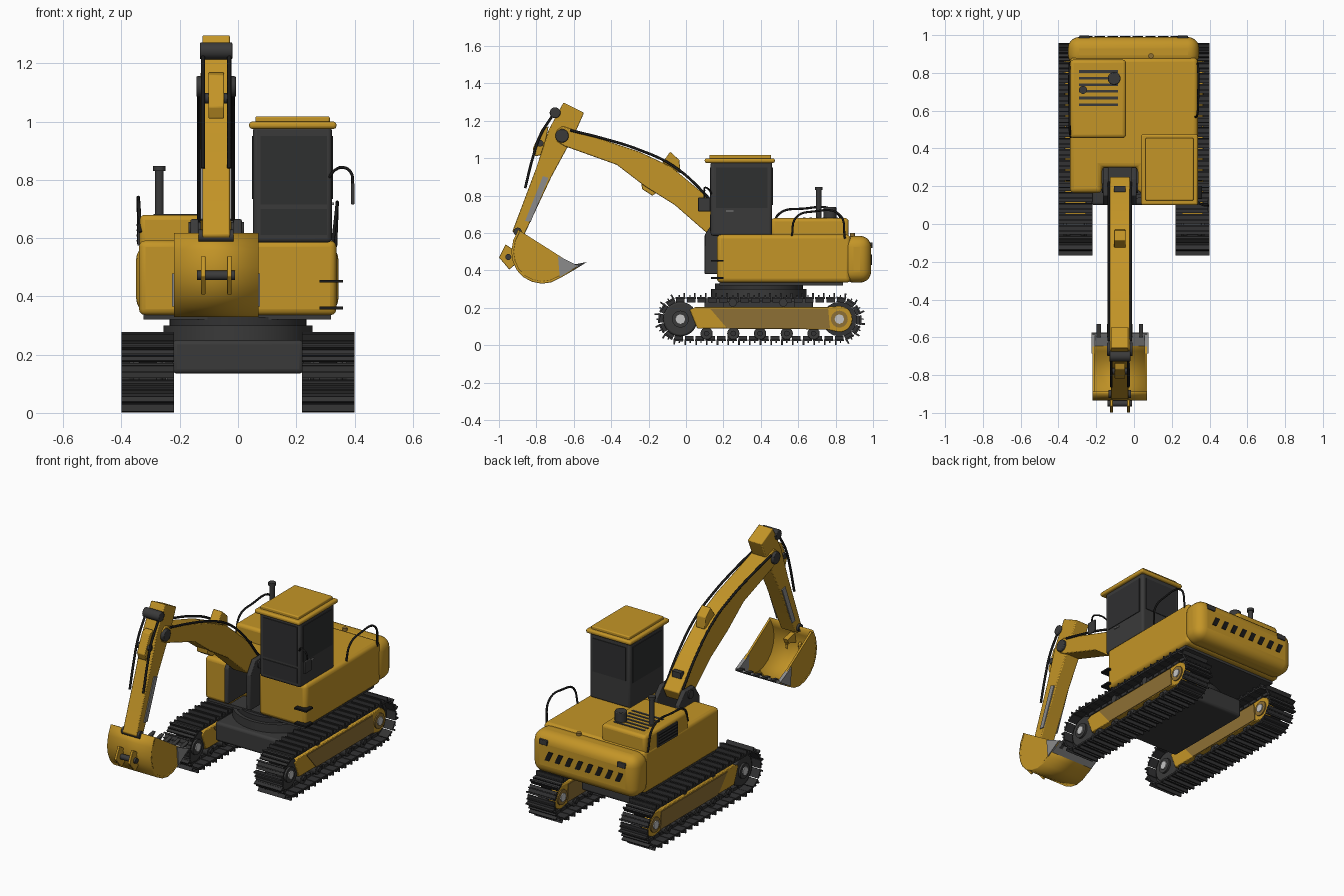
import bpy, bmesh, math
from mathutils import Vector, Matrix

cube = bpy.data.objects.get("Cube")
if cube:
    bpy.data.objects.remove(cube, do_unlink=True)


def material(name, r, g, b):
    m = bpy.data.materials.new(name)
    m.use_nodes = True
    m.diffuse_color = (r, g, b, 1)
    m.node_tree.nodes["Principled BSDF"].inputs["Base Color"].default_value = (r, g, b, 1)
    return m


YELLOW = material("machine yellow", 0.55, 0.30, 0.02)
BROWN = material("dusty yellow", 0.27, 0.16, 0.035)
DARK = material("charcoal", 0.042, 0.042, 0.042)
TRACK = material("track steel", 0.032, 0.032, 0.033)
GLASS = material("dark glass", 0.028, 0.029, 0.03)
BLACK = material("black rubber", 0.01, 0.01, 0.01)
STEEL = material("grey steel", 0.26, 0.26, 0.26)
HUB = material("bright steel", 0.55, 0.55, 0.55)


def finish(name, bm, mat, bevel=0, segments=3):
    """Turn a bmesh into a shaded, optionally bevelled object."""
    bmesh.ops.recalc_face_normals(bm, faces=bm.faces)
    mesh = bpy.data.meshes.new(name)
    bm.to_mesh(mesh)
    bm.free()
    mesh.materials.append(mat)
    ob = bpy.data.objects.new(name, mesh)
    bpy.context.collection.objects.link(ob)
    if bevel:
        mod = ob.modifiers.new("bevel", "BEVEL")
        mod.width, mod.segments, mod.limit_method = bevel, segments, "ANGLE"
    bpy.ops.object.select_all(action="DESELECT")
    ob.select_set(True)
    bpy.context.view_layer.objects.active = ob
    bpy.ops.object.shade_smooth_by_angle(angle=math.radians(35))
    return ob


def prism(name, pts, axis, a, b, mat, bevel=0, segments=2):
    """Extrude a profile: (y, z) points along x, or (x, y) points along z."""
    bm = bmesh.new()
    place = (lambda p, t: (t, *p)) if axis == "x" else (lambda p, t: (*p, t))
    face = bm.faces.new([bm.verts.new(place(p, a)) for p in pts])
    ext = bmesh.ops.extrude_face_region(bm, geom=[face])
    shift = Vector(place((0, 0), b - a))
    bmesh.ops.translate(bm, vec=shift, verts=[v for v in ext["geom"] if isinstance(v, bmesh.types.BMVert)])
    return finish(name, bm, mat, bevel, segments)


def box(name, x, y, z, mat, bevel=0, segments=3):
    return prism(name, [(x[0], y[0]), (x[1], y[0]), (x[1], y[1]), (x[0], y[1])], "z", *z, mat, bevel, segments)


def cyl(name, start, end, r, mat, sides=24, bevel=0):
    a, b = Vector(start), Vector(end)
    bm = bmesh.new()
    m = Matrix.Translation((a + b) / 2) @ (b - a).to_track_quat("Z", "Y").to_matrix().to_4x4()
    bmesh.ops.create_cone(bm, cap_ends=True, segments=sides, radius1=r, radius2=r, depth=(b - a).length, matrix=m)
    return finish(name, bm, mat, bevel, 2)


def tube(name, pts, r, mat=BLACK):
    cu = bpy.data.curves.new(name, "CURVE")
    cu.dimensions, cu.bevel_depth, cu.bevel_resolution, cu.resolution_u = "3D", r, 2, 6
    cu.use_fill_caps = True
    sp = cu.splines.new("BEZIER")
    sp.bezier_points.add(len(pts) - 1)
    for bp, p in zip(sp.bezier_points, pts):
        bp.co = p
        bp.handle_left_type = bp.handle_right_type = "AUTO"
    cu.materials.append(mat)
    ob = bpy.data.objects.new(name, cu)
    bpy.context.collection.objects.link(ob)


# Tracks: shoes laid around a stadium loop
Y0, Y1, ZC, R = -0.03, 0.82, 0.14, 0.113
STRAIGHT = Y1 - Y0
LOOP = 2 * STRAIGHT + 2 * math.pi * R


def on_loop(s):
    """Position (y, z) and outward angle at distance s around the loop."""
    arc = math.pi * R
    if s < STRAIGHT:
        return Y0 + s, ZC + R, math.pi / 2
    s -= STRAIGHT
    if s < arc:
        t = math.pi / 2 - s / R
        return Y1 + R * math.cos(t), ZC + R * math.sin(t), t
    s -= arc
    if s < STRAIGHT:
        return Y1 - s, ZC - R, -math.pi / 2
    t = -math.pi / 2 - (s - STRAIGHT) / R
    return Y0 + R * math.cos(t), ZC + R * math.sin(t), t


def track_shoes(name, x, count=42):
    bm = bmesh.new()
    # offset across tread, offset outward, width, length, thickness
    parts = [(0, 0, 0.18, 0.052, 0.01), (0.02, 0.013, 0.18, 0.009, 0.025),
             (-0.006, 0.008, 0.18, 0.007, 0.014), (0, -0.013, 0.06, 0.046, 0.02)]
    for i in range(count):
        y, z, t = on_loop(i * LOOP / count)
        frame = Matrix.Translation((x, y, z)) @ Matrix.Rotation(t - math.pi / 2, 4, "X")
        for dy, dz, w, l, h in parts:
            bmesh.ops.create_cube(bm, size=1, matrix=frame @ Matrix.Translation((0, dy, dz)) @ Matrix.Diagonal((w, l, h, 1)))
    finish(name, bm, TRACK)


for side, s in (("left", 1), ("right", -1)):
    xc = 0.31 * s
    track_shoes(side + "_track_shoes", xc)
    tail = [(Y1 + 0.07 * math.cos(a), ZC + 0.07 * math.sin(a)) for a in [math.radians(-90 + 18 * k) for k in range(11)]]
    prism(side + "_track_frame", [(0.02, 0.19), (0.06, 0.09), (0.75, 0.085)] + tail + [(0.75, 0.205), (0.05, 0.205)],
          "x", xc - 0.055, xc + 0.055, YELLOW, 0.004)
    for k in (-1, 1):
        f = xc + k * 0.055
        prism(side + "_frame_panel", [(0.13, 0.195), (0.22, 0.09), (0.77, 0.09), (0.76, 0.195)], "x", f, f + k * 0.004, BROWN)
    cyl(side + "_idler", (xc - 0.05, Y0, ZC), (xc + 0.05, Y0, ZC), 0.092, DARK, 32, 0.01)
    cyl(side + "_sprocket", (xc - 0.02, Y1, ZC), (xc + 0.02, Y1, ZC), 0.092, TRACK, 18)
    for y in (Y0, Y1):
        cyl(side + "_hub_rim", (xc - 0.062, y, ZC), (xc + 0.062, y, ZC), 0.045, DARK if y < 0 else BROWN)
        cyl(side + "_hub", (xc - 0.068, y, ZC), (xc + 0.068, y, ZC), 0.026, HUB, 8)
    for i in range(5):
        y = 0.11 + 0.143 * i
        cyl(side + "_lower_roller", (xc - 0.05, y, 0.063), (xc + 0.05, y, 0.063), 0.033, DARK, 16, 0.004)
        cyl(side + "_roller_cap", (xc - 0.06, y, 0.063), (xc + 0.06, y, 0.063), 0.015, TRACK, 12)
    for y in (0.25, 0.52):
        cyl(side + "_upper_roller", (xc - 0.05, y, 0.228), (xc + 0.05, y, 0.228), 0.022, DARK, 16)

# Chassis and slewing ring
box("chassis", (-0.225, 0.225), (0.1, 0.68), (0.135, 0.25), DARK, 0.015)
box("chassis_cross_beam", (-0.3, 0.3), (0.2, 0.58), (0.2, 0.235), DARK)
cyl("slew_ring", (0, 0.39, 0.24), (0, 0.39, 0.3), 0.255, DARK, 48)
cyl("slew_bearing", (0, 0.39, 0.3), (0, 0.39, 0.33), 0.235, TRACK, 48)
box("base_plate", (-0.325, 0.32), (0.18, 0.84), (0.32, 0.338), DARK)

# House with a notch for the boom
prism("house", [(-0.34, 0.165), (-0.17, 0.165), (-0.17, 0.3), (0.02, 0.3), (0.02, 0.165), (0.338, 0.165),
                (0.338, 0.88), (-0.34, 0.88)], "z", 0.335, 0.592, YELLOW, 0.022, 3)
box("counterweight", (-0.35, 0.345), (0.835, 0.99), (0.335, 0.585), YELLOW, 0.06, 5)
box("engine_hood", (-0.338, -0.042), (0.455, 0.87), (0.56, 0.68), YELLOW, 0.018)
for i in range(6):
    y = 0.625 + 0.035 * i
    box("hood_slot", (-0.29, -0.085), (y, y + 0.014), (0.676, 0.683), DARK)
box("side_grille", (-0.345, -0.337), (0.57, 0.76), (0.575, 0.66), DARK)
for i in range(4):
    box("grille_bar", (-0.348, -0.344), (0.58, 0.75), (0.588 + 0.018 * i, 0.594 + 0.018 * i), BLACK)
for i in range(8):
    x = -0.25 + 0.067 * i
    stripe = prism("warning_stripe", [(x, 0.43), (x + 0.03, 0.43), (x + 0.005, 0.485), (x - 0.025, 0.485)],
                   "z", -0.994, -0.986, BLACK)
    stripe.rotation_euler.x = math.pi / 2
for x in (-0.29, 0.23):
    box("tail_light", (x, x + 0.055), (0.97, 0.997), (0.52, 0.55), DARK, 0.004)
cyl("tow_pin", (0.09, 0.89, 0.57), (0.09, 0.89, 0.6), 0.014, BROWN, 12)

# Exhaust, air filter and rails
cyl("exhaust_pipe", (-0.27, 0.71, 0.67), (-0.27, 0.71, 0.835), 0.015, DARK)
cyl("exhaust_cap", (-0.27, 0.71, 0.83), (-0.27, 0.71, 0.847), 0.021, DARK)
cyl("air_filter", (-0.105, 0.77, 0.67), (-0.105, 0.77, 0.74), 0.034, DARK, 24, 0.005)
tube("right_rail", [(-0.335, 0.46, 0.62), (-0.34, 0.5, 0.705), (-0.342, 0.62, 0.73), (-0.342, 0.8, 0.715), (-0.34, 0.85, 0.58)], 0.006)
tube("left_rail", [(0.325, 0.565, 0.58), (0.337, 0.59, 0.685), (0.34, 0.68, 0.715), (0.34, 0.82, 0.7), (0.335, 0.85, 0.57)], 0.006)
for z in (0.36, 0.452):
    box("step", (0.28, 0.36), (0.135, 0.2), (z - 0.005, z + 0.005), BLACK)

# Cab
box("cab", (0.052, 0.322), (0.132, 0.46), (0.585, 0.985), DARK, 0.014)
box("front_window", (0.078, 0.305), (0.128, 0.134), (0.715, 0.95), GLASS)
box("front_lower_window", (0.078, 0.305), (0.128, 0.134), (0.61, 0.7), GLASS)
box("rear_window", (0.078, 0.298), (0.458, 0.464), (0.75, 0.95), GLASS)
for x in (0.048, 0.32):
    box("side_window", (x, x + 0.006), (0.16, 0.435), (0.735, 0.95), GLASS)
box("door_handle", (0.321, 0.33), (0.215, 0.255), (0.714, 0.722), STEEL)
box("roof_rim", (0.038, 0.338), (0.1, 0.475), (0.975, 1.0), YELLOW, 0.01)
box("roof_top", (0.06, 0.315), (0.125, 0.455), (0.995, 1.018), YELLOW, 0.006)
tube("mirror_arm", [(0.31, 0.14, 0.805), (0.335, 0.12, 0.835), (0.365, 0.1, 0.842), (0.388, 0.098, 0.825), (0.393, 0.098, 0.77)], 0.005)
box("mirror", (0.388, 0.4), (0.065, 0.13), (0.715, 0.79), DARK, 0.004)

# Boom
XC = -0.075
for x in (-0.163, -0.015):
    prism("boom_bracket", [(0.1, 0.38), (0.3, 0.38), (0.3, 0.6), (0.24, 0.665), (0.15, 0.665), (0.1, 0.59)],
          "x", x, x + 0.028, DARK, 0.005)
cyl("boom_foot_pin", (-0.17, 0.19, 0.63), (0.02, 0.19, 0.63), 0.025, DARK)
prism("boom", [(-0.69, 1.15), (-0.66, 1.172), (-0.46, 1.105), (-0.25, 1.035), (-0.08, 0.955), (0.1, 0.805), (0.25, 0.65),
               (0.22, 0.59), (0.14, 0.575), (-0.06, 0.75), (-0.22, 0.85), (-0.37, 0.965), (-0.65, 1.065), (-0.69, 1.09)],
      "x", XC - 0.053, XC + 0.053, YELLOW, 0.005)
prism("boom_top_lug", [(-0.13, 0.97), (-0.085, 1.035), (-0.035, 0.99), (-0.03, 0.92)], "x", XC - 0.03, XC + 0.03, YELLOW, 0.004)
prism("boom_lower_lug", [(-0.24, 0.88), (-0.235, 0.835), (-0.18, 0.8), (-0.15, 0.82)], "x", XC - 0.035, XC + 0.035, YELLOW, 0.004)
for k in (-1, 1):
    x = XC + k * 0.058
    tube("boom_hose", [(x, -0.62, 1.15), (x, -0.44, 1.105), (x, -0.25, 1.045), (x, -0.07, 0.96), (x, 0.1, 0.81), (x, 0.22, 0.66)], 0.007)
    y = XC + k * 0.045
    tube("arm_hose", [(y, -0.71, 1.235), (y, -0.78, 1.12), (y, -0.82, 1.0), (y, -0.86, 0.84)], 0.007)
box("boom_clamp", (XC - 0.03, XC + 0.03), (0.17, 0.2), (0.71, 0.745), DARK)
cyl("elbow_pin", (XC - 0.068, -0.663, 1.12), (XC + 0.068, -0.663, 1.12), 0.036, DARK, 24, 0.005)

# Arm
prism("arm", [(-0.655, 1.298), (-0.545, 1.243), (-0.6, 1.12), (-0.72, 0.9), (-0.865, 0.59), (-0.9, 0.575), (-0.928, 0.61),
              (-0.8, 0.95), (-0.735, 1.15)], "x", XC - 0.047, XC + 0.047, YELLOW, 0.005)
prism("arm_lug", [(-0.735, 1.17), (-0.77, 1.16), (-0.82, 1.05), (-0.805, 1.01), (-0.765, 1.02)], "x", XC - 0.027, XC + 0.027, YELLOW, 0.004)
cyl("arm_head_pin", (XC - 0.056, -0.7, 1.243), (XC + 0.056, -0.7, 1.243), 0.029, DARK, 24, 0.005)
cyl("arm_lug_pin", (XC - 0.04, -0.78, 1.08), (XC + 0.04, -0.78, 1.08), 0.018, DARK, 16)
for k in (-1, 1):
    x = XC + k * 0.047
    prism("arm_slide", [(-0.765, 0.905), (-0.735, 0.895), (-0.83, 0.66), (-0.86, 0.665)], "x", x, x + k * 0.006, STEEL)
cyl("wrist_pin", (XC - 0.06, -0.9, 0.607), (XC + 0.06, -0.9, 0.607), 0.022, DARK)

# Bucket: curved shell, end plates, cutting edge and teeth
BX0, BX1 = -0.22, 0.07
shell = [(-0.892, 0.615), (-0.918, 0.56), (-0.928, 0.5), (-0.92, 0.45), (-0.9, 0.405), (-0.865, 0.368),
         (-0.82, 0.345), (-0.77, 0.335), (-0.72, 0.343), (-0.67, 0.368), (-0.585, 0.42)]
bm = bmesh.new()
rows = [[bm.verts.new((x, *p)) for p in shell] for x in (BX0, BX1)]
for i in range(len(shell) - 1):
    bm.faces.new((rows[0][i], rows[0][i + 1], rows[1][i + 1], rows[1][i]))
bucket = finish("bucket_shell", bm, YELLOW)
solid = bucket.modifiers.new("thickness", "SOLIDIFY")
solid.thickness, solid.offset = 0.012, 0
for x, out in ((BX0, -1), (BX1, 1)):
    prism("bucket_end", shell, "x", x, x - out * 0.012, YELLOW)
    prism("side_cutter", [(-0.685, 0.478), (-0.575, 0.425), (-0.675, 0.365)], "x", x + out * 0.006, x - out * 0.014, STEEL)
prism("cutting_edge", [(-0.64, 0.378), (-0.575, 0.417), (-0.58, 0.432), (-0.645, 0.397)], "x", BX0, BX1, STEEL)
for i in range(5):
    x = -0.187 + 0.056 * i
    prism("tooth", [(-0.605, 0.398), (-0.53, 0.445), (-0.6, 0.432)], "x", x - 0.011, x + 0.011, DARK)
for x in (-0.127, -0.037):
    prism("bucket_ear", [(-0.965, 0.54), (-0.905, 0.5), (-0.915, 0.43), (-0.945, 0.405), (-1.0, 0.47)], "x", x, x + 0.015, YELLOW, 0.003)
cyl("ear_pin", (XC - 0.065, -0.95, 0.472), (XC + 0.065, -0.95, 0.472), 0.016, DARK, 16)
prism("bucket_inner_lug", [(-0.91, 0.56), (-0.84, 0.545), (-0.85, 0.52), (-0.92, 0.5)], "x", XC - 0.015, XC + 0.015, YELLOW)
